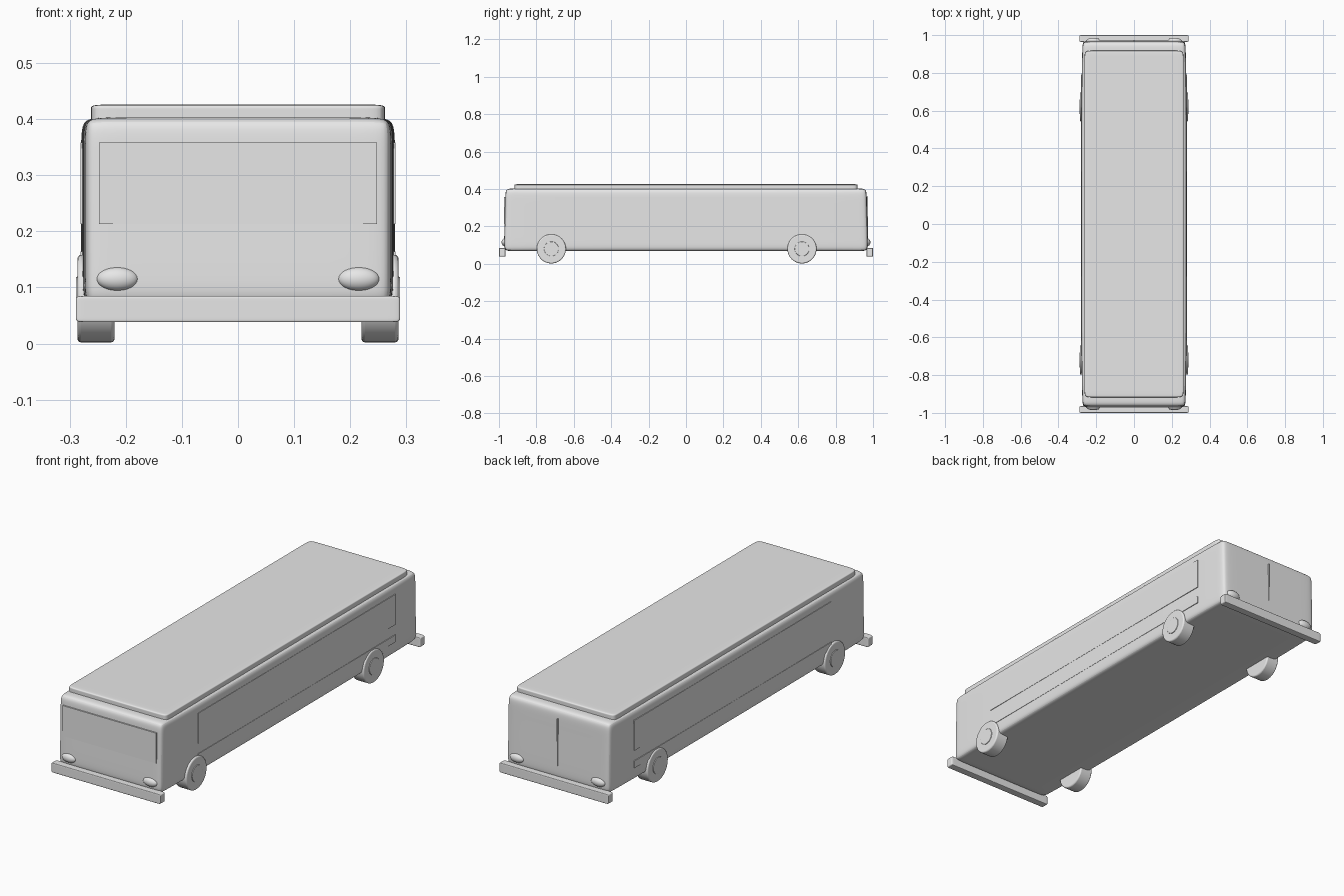
import bpy, bmesh
from math import radians

cube = bpy.data.objects.get("Cube")
if cube:
    bpy.data.objects.remove(cube, do_unlink=True)

grey = bpy.data.materials.new("plain grey")
grey.use_nodes = True
COLOUR = (0.8, 0.8, 0.8, 1)
grey.diffuse_color = COLOUR
grey.node_tree.nodes["Principled BSDF"].inputs["Base Color"].default_value = COLOUR


def finish(obj, name):
    obj.name = obj.data.name = name
    obj.data.materials.append(grey)
    bpy.ops.object.select_all(action='DESELECT')
    bpy.context.view_layer.objects.active = obj
    obj.select_set(True)
    bpy.ops.object.shade_smooth_by_angle(angle=radians(40))
    return obj


def soft_box(name, xs, ys, zs, levels=3):
    """Box cage with support loops at the given coordinates, rounded by subdivision."""
    bm = bmesh.new()
    grid = {}

    def vert(i, j, k):
        if (i, j, k) not in grid:
            grid[i, j, k] = bm.verts.new((xs[i], ys[j], zs[k]))
        return grid[i, j, k]

    sizes = (len(xs), len(ys), len(zs))
    for axis in range(3):
        a, b = (axis + 1) % 3, (axis + 2) % 3
        for end in (0, sizes[axis] - 1):
            for p in range(sizes[a] - 1):
                for q in range(sizes[b] - 1):
                    corners = []
                    for dp, dq in ((0, 0), (1, 0), (1, 1), (0, 1)):
                        idx = [0, 0, 0]
                        idx[axis], idx[a], idx[b] = end, p + dp, q + dq
                        corners.append(vert(*idx))
                    bm.faces.new(corners)
    bmesh.ops.recalc_face_normals(bm, faces=bm.faces)
    mesh = bpy.data.meshes.new(name)
    bm.to_mesh(mesh)
    bm.free()
    obj = bpy.data.objects.new(name, mesh)
    bpy.context.collection.objects.link(obj)
    finish(obj, name)
    sub = obj.modifiers.new("rounding", 'SUBSURF')
    sub.levels = sub.render_levels = levels
    return obj


def plate(name, centre, size):
    bpy.ops.mesh.primitive_cube_add(size=1, location=centre)
    obj = bpy.context.object
    obj.scale = size
    return finish(obj, name)


def disc(name, centre, radius, width, bevel):
    bpy.ops.mesh.primitive_cylinder_add(vertices=48, radius=radius, depth=width,
                                        location=centre, rotation=(0, radians(90), 0))
    obj = finish(bpy.context.object, name)
    mod = obj.modifiers.new("edge", 'BEVEL')
    mod.width, mod.segments = bevel, 3


def mirrored(*values):
    return [-v for v in values] + list(reversed(values))


# Body shell and raised roof panel
body = soft_box("body", mirrored(0.28, 0.235), mirrored(0.973, 0.92, 0.75),
                [0.068, 0.11, 0.355, 0.403])
for v in body.data.vertices:          # ends and sides bow outward slightly
    if abs(v.co.x) > 0.27 and abs(v.co.y) > 0.9:
        v.co.x *= 0.975
    if abs(v.co.y) > 0.95 and v.co.z > 0.3:
        v.co.y *= 0.993
soft_box("roof_panel", mirrored(0.262, 0.215), mirrored(0.918, 0.88, 0.7),
         [0.385, 0.398, 0.419, 0.426])

# Windscreen
plate("windscreen", (0, -0.968, 0.2855), (0.496, 0.009, 0.145))

# Side windows and the trim strips below them
for side, s in (("left", 1), ("right", -1)):
    plate(side + "_window", (s * 0.2762, 0.045, 0.2855), (0.009, 1.49, 0.145))
    plate(side + "_trim_strip", (s * 0.2762, 0.045, 0.147), (0.009, 1.49, 0.034))

# Seam down the rear wall
plate("rear_seam", (0, 0.9695, 0.235), (0.004, 0.009, 0.25))

# Bumpers and lamps at both ends
for end, e in (("front", -1), ("rear", 1)):
    ys = sorted([e * 1.0, e * 0.994, e * 0.97, e * 0.964])
    soft_box(end + "_bumper", mirrored(0.289, 0.265, 0.2), ys,
             [0.038, 0.046, 0.077, 0.085])
    for side, s in (("left", 1), ("right", -1)):
        bpy.ops.mesh.primitive_uv_sphere_add(segments=32, ring_count=16, radius=1,
                                             location=(s * 0.215, e * 0.968, 0.115))
        lamp = bpy.context.object
        lamp.scale = (0.037, 0.018, 0.021)
        finish(lamp, end + "_" + side + "_lamp")

# Wheels with hubcaps
for end, y in (("front", -0.72), ("rear", 0.62)):
    for side, s in (("left", 1), ("right", -1)):
        name = end + "_" + side
        disc(name + "_wheel", (s * 0.253, y, 0.08), 0.078, 0.066, 0.006)
        disc(name + "_hubcap", (s * 0.27, y, 0.08), 0.039, 0.038, 0.002)
